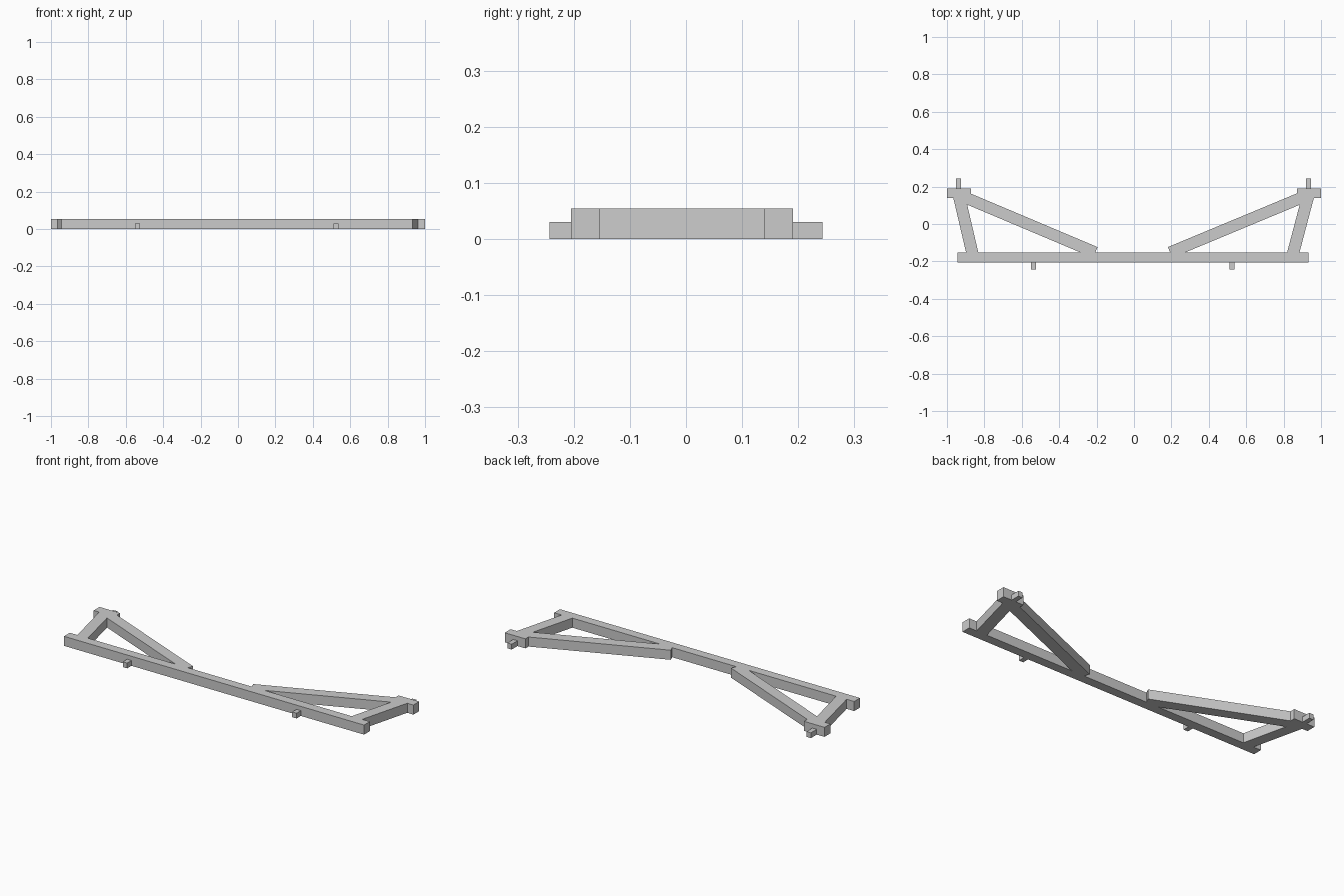
import bpy
import bmesh
from mathutils import Vector

if "Cube" in bpy.data.objects:
    bpy.data.objects.remove(bpy.data.objects["Cube"])

HEIGHT = 0.054
PEG_HEIGHT = 0.03

grey = bpy.data.materials.new("plain_grey")
grey.use_nodes = True
colour = (0.6, 0.6, 0.6, 1)
grey.diffuse_color = colour
grey.node_tree.nodes["Principled BSDF"].inputs["Base Color"].default_value = colour


def beam(name, start, end, width, height=HEIGHT):
    """Square-ended bar lying on the ground between two plan points."""
    a, b = Vector(start), Vector(end)
    along = (b - a).normalized()
    side = Vector((-along.y, along.x)) * width / 2
    bm = bmesh.new()
    base = bm.faces.new([bm.verts.new((p.x, p.y, 0))
                         for p in (a - side, b - side, b + side, a + side)])
    grown = bmesh.ops.extrude_face_region(bm, geom=[base])["geom"]
    bmesh.ops.translate(bm, vec=(0, 0, height),
                        verts=[v for v in grown if isinstance(v, bmesh.types.BMVert)])
    bmesh.ops.recalc_face_normals(bm, faces=bm.faces)
    mesh = bpy.data.meshes.new(name)
    bm.to_mesh(mesh)
    bm.free()
    mesh.materials.append(grey)
    obj = bpy.data.objects.new(name, mesh)
    bpy.context.collection.objects.link(obj)
    return obj


# Long front rail
beam("front_rail", (-0.945, -0.179), (0.932, -0.179), 0.052)

# Triangular end frames; the rail side sits slightly off centre
for label, s in (("left", 1), ("right", -1)):
    def top(x, y):
        return (s * x - 0.002, y)

    def low(x, y):
        return (s * x - 0.007, y)

    beam(label + "_back_block", (s * 0.871, 0.165), (s, 0.165), 0.052)
    beam(label + "_side_leg", top(0.936, 0.16), low(0.854, -0.17), 0.064)
    beam(label + "_diagonal_brace", top(0.904, 0.143), low(0.200, -0.152), 0.062)

    # Small locating pegs
    beam(label + "_back_peg", top(0.936, 0.18), top(0.936, 0.243), 0.027, PEG_HEIGHT)
    beam(label + "_front_peg", low(0.53, -0.243), low(0.53, -0.19), 0.027, PEG_HEIGHT)
